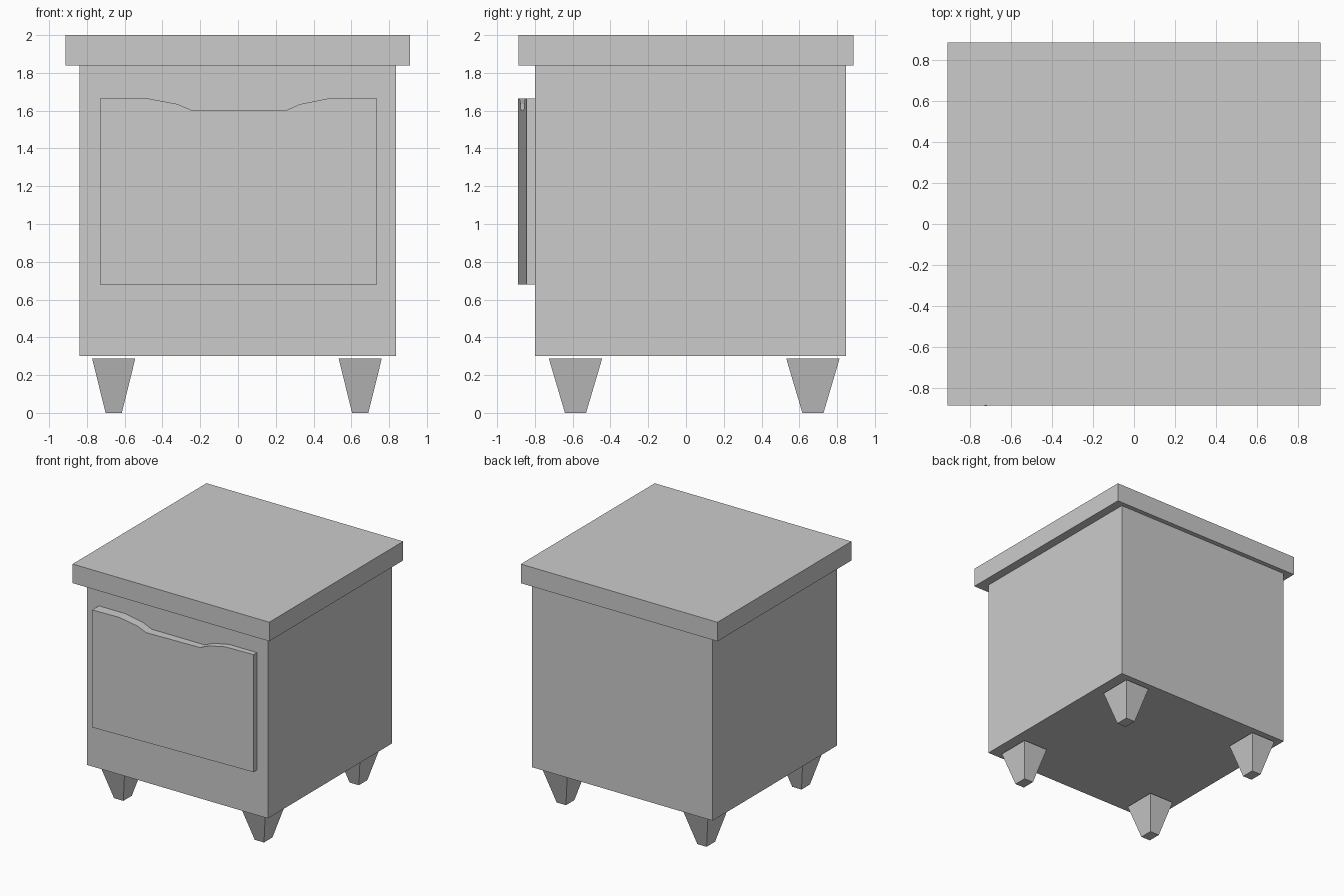
import bpy

if "Cube" in bpy.data.objects:
    bpy.data.objects.remove(bpy.data.objects["Cube"])


def make_mesh(name, verts, faces):
    mesh = bpy.data.meshes.new(name)
    mesh.from_pydata(verts, [], faces)
    mesh.update()
    obj = bpy.data.objects.new(name, mesh)
    bpy.context.collection.objects.link(obj)
    return obj


def loft(name, lower, upper):
    """Solid between two matching counter-clockwise loops (seen from the upper side)."""
    n = len(lower)
    sides = [(i, (i + 1) % n, (i + 1) % n + n, i + n) for i in range(n)]
    caps = [tuple(reversed(range(n))), tuple(range(n, 2 * n))]
    return make_mesh(name, lower + upper, sides + caps)


def rect(x0, x1, y0, y1, z):
    return [(x0, y0, z), (x1, y0, z), (x1, y1, z), (x0, y1, z)]


def box(name, x0, x1, y0, y1, z0, z1):
    return loft(name, rect(x0, x1, y0, y1, z0), rect(x0, x1, y0, y1, z1))


# Cabinet body and overhanging top
box("cabinet_body", -0.84, 0.837, -0.80, 0.847, 0.302, 1.84)
box("table_top", -0.913, 0.911, -0.887, 0.887, 1.84, 2.0)

# Drawer front with a scooped top edge, its face set slightly askew
profile = [(-0.73, 0.68), (0.735, 0.68), (0.735, 1.665), (0.48, 1.665), (0.33, 1.635),
           (0.25, 1.60), (-0.24, 1.60), (-0.32, 1.635), (-0.48, 1.665), (-0.73, 1.665)]
back = [(x, -0.80, z) for x, z in profile]
front = [(x, -0.889 + 0.03 * (x + 0.73), z) for x, z in profile]
loft("drawer_front", back, front)

# Tapered square legs, just short of the body
for side, cx in (("left", -0.658), ("right", 0.647)):
    for end, cy in (("front", -0.585), ("back", 0.672)):
        loft(f"{end}_{side}_leg",
             rect(cx - 0.043, cx + 0.043, cy - 0.056, cy + 0.056, 0.0),
             rect(cx - 0.114, cx + 0.114, cy - 0.141, cy + 0.141, 0.287))
